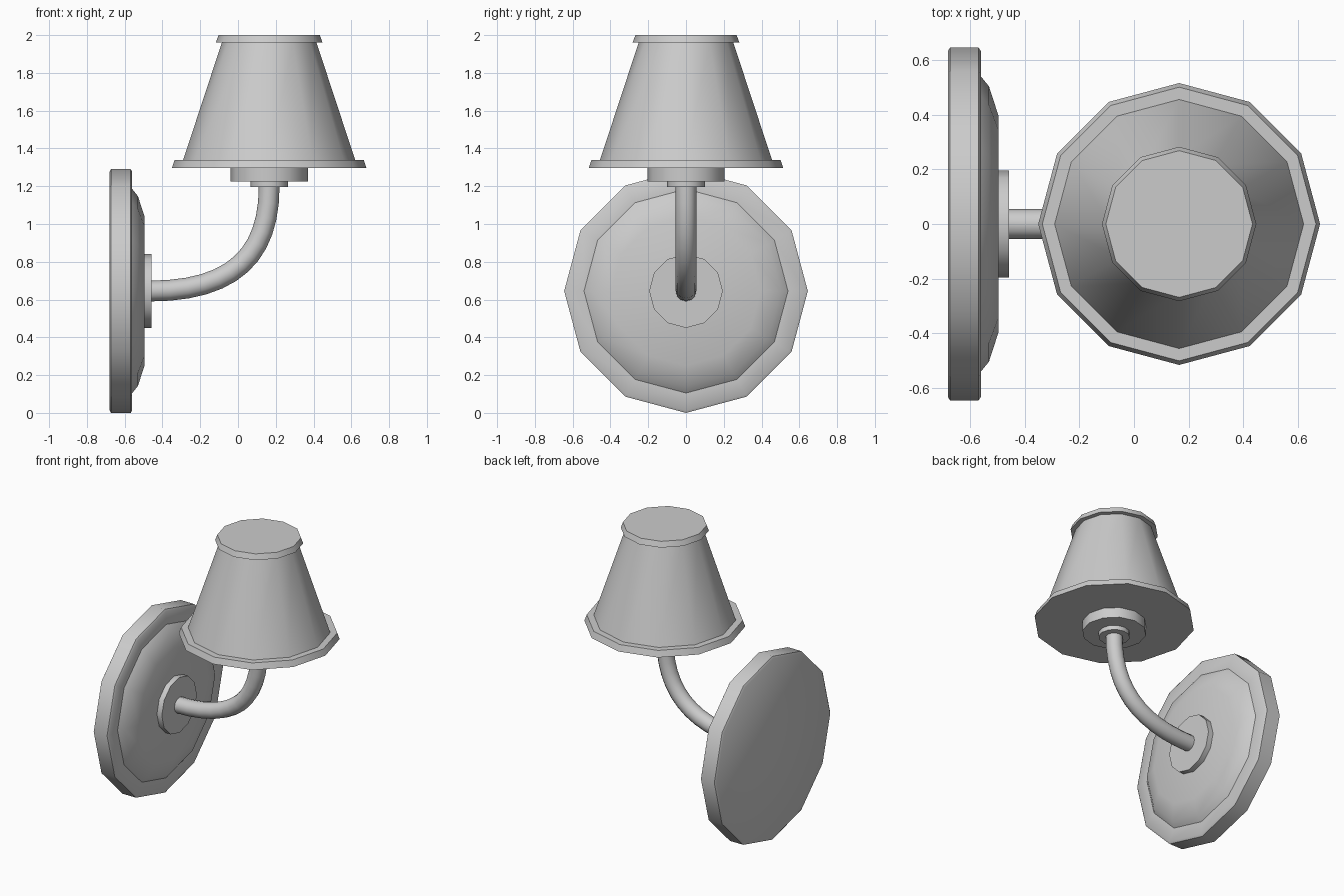
import bpy, math

if "Cube" in bpy.data.objects:
    bpy.data.objects.remove(bpy.data.objects["Cube"])

SIDES = 12
LAMP_X, ARM_Z = 0.165, 0.645


def smooth(obj):
    bpy.ops.object.select_all(action='DESELECT')
    obj.select_set(True)
    bpy.context.view_layer.objects.active = obj
    bpy.ops.object.shade_smooth_by_angle(angle=math.radians(33))


def lathe(name, profile, location, axis='Z'):
    """Closed solid turned from (radius, height) points along Z or X."""
    verts, faces = [], []
    for r, h in profile:
        for i in range(SIDES):
            a = 2 * math.pi * i / SIDES
            u, v = r * math.cos(a), r * math.sin(a)
            verts.append((u, v, h) if axis == 'Z' else (h, u, v))
    for k in range(len(profile) - 1):
        for i in range(SIDES):
            j = (i + 1) % SIDES
            b, t = k * SIDES, (k + 1) * SIDES
            faces.append((b + i, b + j, t + j, t + i))
    faces.append(tuple(reversed(range(SIDES))))
    faces.append(tuple(range(len(verts) - SIDES, len(verts))))
    mesh = bpy.data.meshes.new(name)
    mesh.from_pydata(verts, [], faces)
    obj = bpy.data.objects.new(name, mesh)
    obj.location = location
    bpy.context.collection.objects.link(obj)
    smooth(obj)
    return obj


# Wall plate with raised dome, and the boss the arm grows from
wall = (0, 0, ARM_Z)
lathe("wall_plate", [(0.632, -0.68), (0.645, -0.672), (0.645, -0.568), (0.632, -0.56),
                     (0.54, -0.56), (0.503, -0.53), (0.395, -0.495)], wall, 'X')
lathe("wall_boss", [(0.195, -0.50), (0.195, -0.457)], wall, 'X')

# Bent arm
curve = bpy.data.curves.new("arm", 'CURVE')
curve.dimensions = '3D'
curve.bevel_depth = 0.055
curve.bevel_resolution = 4
curve.resolution_u = 12
curve.use_fill_caps = True
spline = curve.splines.new('BEZIER')
spline.bezier_points.add(1)
path = [((-0.47, ARM_Z), (-0.60, ARM_Z), (-0.02, ARM_Z)),
        ((LAMP_X, 1.20), (LAMP_X, 0.84), (LAMP_X, 1.30))]
for point, (co, left, right) in zip(spline.bezier_points, path):
    point.handle_left_type = point.handle_right_type = 'FREE'
    point.co = (co[0], 0, co[1])
    point.handle_left = (left[0], 0, left[1])
    point.handle_right = (right[0], 0, right[1])
arm = bpy.data.objects.new("arm", curve)
bpy.context.collection.objects.link(arm)
bpy.ops.object.select_all(action='DESELECT')
arm.select_set(True)
bpy.context.view_layer.objects.active = arm
bpy.ops.object.convert(target='MESH')
smooth(bpy.context.view_layer.objects.active)

# Lamp holder and shade with its two rims
lamp = (LAMP_X, 0, 0)
lathe("holder_collar", [(0.10, 1.195), (0.10, 1.23)], lamp)
lathe("holder_cup", [(0.205, 1.226), (0.205, 1.30)], lamp)
lathe("shade", [(0.515, 1.297), (0.50, 1.34), (0.455, 1.34), (0.25, 1.962),
                (0.282, 1.962), (0.268, 2.0)], lamp)
